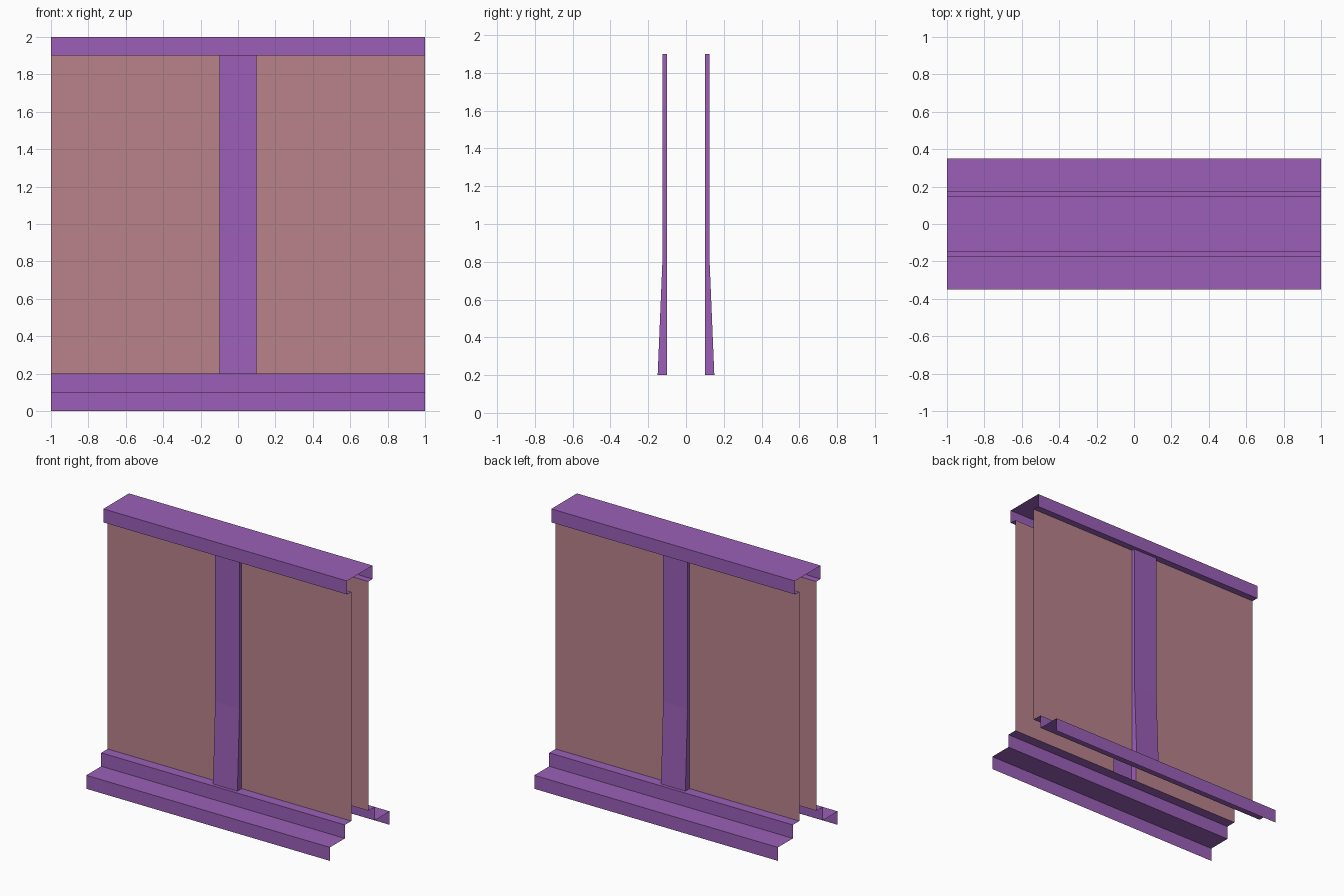
import bpy
import bmesh
import math

cube = bpy.data.objects.get("Cube")
if cube:
    bpy.data.objects.remove(cube)


def make_material(name, rgb):
    mat = bpy.data.materials.new(name)
    mat.use_nodes = True
    mat.diffuse_color = (*rgb, 1)
    mat.node_tree.nodes["Principled BSDF"].inputs["Base Color"].default_value = (*rgb, 1)
    return mat


def add_strip(bm, profile, x0, x1):
    """Sweep an open (y, z) profile along x as a thin sheet."""
    rows = [(bm.verts.new((x0, y, z)), bm.verts.new((x1, y, z))) for y, z in profile]
    for (a, b), (d, c) in zip(rows, rows[1:]):
        bm.faces.new((a, b, c, d))


def finish(bm, name, mat):
    mesh = bpy.data.meshes.new(name)
    bmesh.ops.remove_doubles(bm, verts=bm.verts, dist=0.0001)
    bm.to_mesh(mesh)
    bm.free()
    mesh.materials.append(mat)
    obj = bpy.data.objects.new(name, mesh)
    bpy.context.collection.objects.link(obj)
    return obj


def add_both_sides(bm, name, mat):
    """Front part plus the same part turned round to the back."""
    finish(bm, "front_" + name, mat)
    back = bpy.data.objects.new("back_" + name, bpy.data.meshes["front_" + name])
    back.rotation_euler.z = math.pi
    bpy.context.collection.objects.link(back)


purple = make_material("purple_trim", (0.328, 0.114, 0.474))
pink = make_material("dusty_pink_panel", (0.479, 0.223, 0.254))

HALF = 1.0     # half the wall length
POST = 0.1     # half the post width
FACE = -0.1    # wall face
LOW, HIGH = 0.2, 1.9

# Wall panels on either side of the post
bm = bmesh.new()
for x0, x1 in ((-HALF, -POST), (POST, HALF)):
    add_strip(bm, [(FACE, LOW), (FACE, HIGH)], x0, x1)
add_both_sides(bm, "wall_panels", pink)

# Stepped base trim
bm = bmesh.new()
add_strip(bm, [(-0.35, 0), (-0.35, 0.1), (-0.175, 0.1), (-0.175, LOW), (FACE, LOW)], -HALF, HALF)
add_both_sides(bm, "base_trim", purple)

# Centre post, flared towards the foot, hollow behind
outer = [(-0.15, LOW), (-0.125, 0.8), (-0.125, HIGH)]
bm = bmesh.new()
add_strip(bm, outer, -POST, POST)
side = outer + [(FACE, HIGH), (FACE, LOW)]
for x, outline in ((-POST, side), (POST, side[::-1])):
    bm.faces.new([bm.verts.new((x, y, z)) for y, z in outline])
add_both_sides(bm, "centre_post", purple)

# Top cap with skirts and inward lips
half_cap = [(FACE, HIGH), (-0.15, HIGH), (-0.15, 2.0)]
cap = half_cap + [(-y, z) for y, z in reversed(half_cap)]
bm = bmesh.new()
add_strip(bm, cap, -HALF, HALF)
finish(bm, "top_cap", purple)
